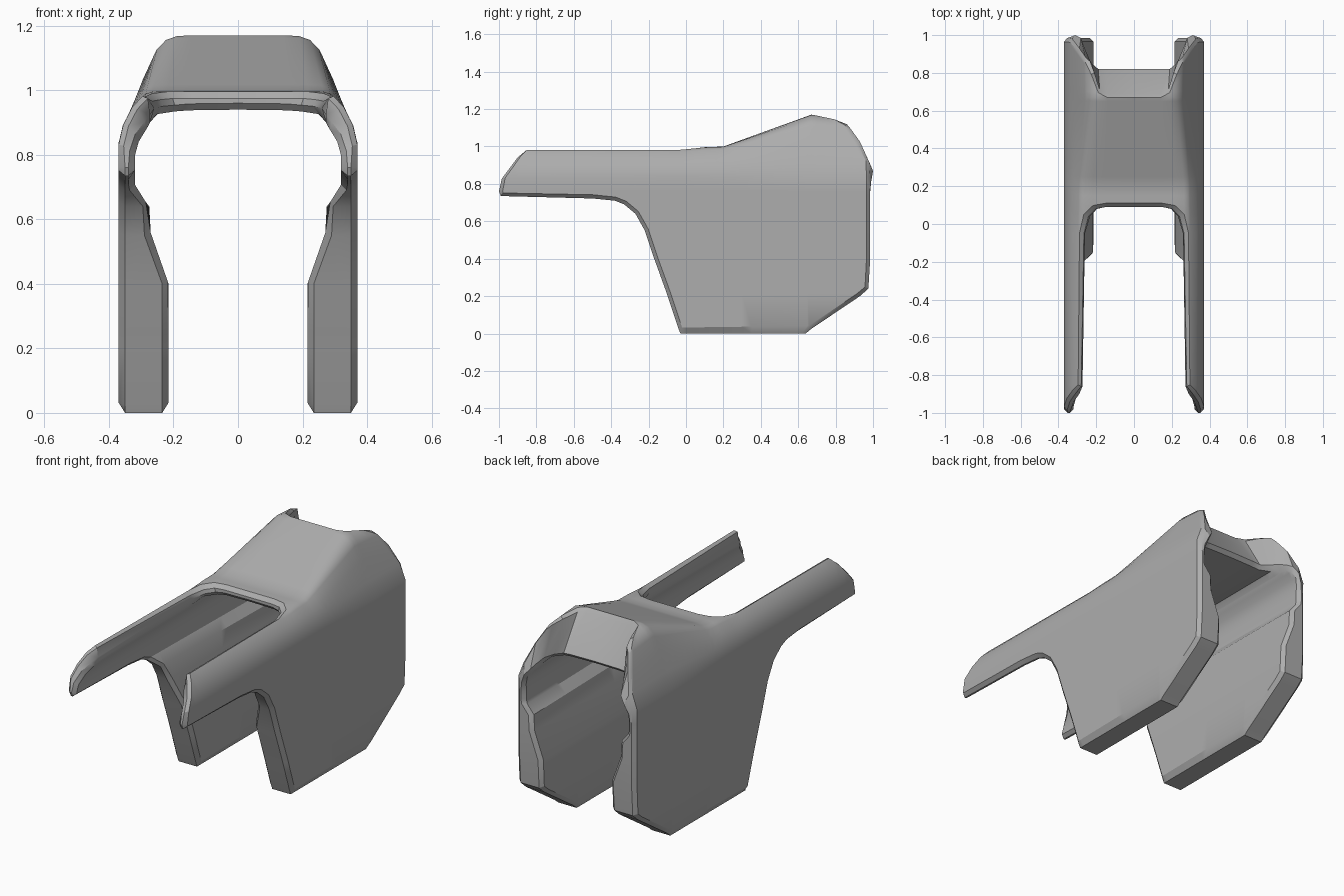
import bpy
import bmesh
from mathutils import Vector

cube = bpy.data.objects.get("Cube")
if cube:
    bpy.data.objects.remove(cube, do_unlink=True)

CHAMFER = 0.02

# Half cross-section, roof centre to shoulder: outer skin, inner skin, raised rear skin (x, z)
roof_keys = [
    ((0, .985), (0, .94), (0, 1.17)),
    ((.15, .985), (.15, .938), (.14, 1.17)),
    ((.21, .985), (.19, .935), (.18, 1.17)),
    ((.25, .985), (.225, .932), (.205, 1.165)),
    ((.27, .985), (.255, .925), (.225, 1.155)),
    ((.285, .983), (.27, .905), (.25, 1.13)),
    ((.325, .95), (.28, .885), (.285, 1.06)),
    ((.355, .9), (.305, .85), (.33, .94)),
    ((.37, .84), (.32, .8), (.37, .84)),
]
# Side wall from shoulder to foot: height and inner x
wall_keys = [(.76, .32), (.735, .32), (.722, .32), (.71, .32), (.69, .316), (.64, .275),
             (.55, .27), (.4, .215), (.24, .215), (.2, .215), (.025, .215), (0, .215)]
keys = [tuple(Vector(p) for p in k) for k in roof_keys]
keys += [(Vector((.37, z)), Vector((x, z)), Vector((.37, z))) for z, x in wall_keys]

# Extent in y of each section key: front rim, back rim outside, back rim inside
front_y = [.09, .09, .08, .04, -.05, -.86, -.9, -.94, -.985, -1, -.99, -.5, -.38, -.33,
           -.27, -.22, -.17, -.112, -.098, -.04, -.03]
back_out = [.69, .69, .71, .8, .86, .88, .93, .98, .985] + [.985] * 7 + [.985, .975, .93, .67, .64]
back_in = [.82, .82, .82, .85, .9, .95, .985, 1, .99] + back_out[9:]

# Rise of the top along y
rise_keys = [(-1, .08), (-.87, .08), (0, 0), (.1, .06), (.2, .08), (.67, 1), (.87, .9), (1.1, .8)]

# Arc length of the section
arc = [0.0]
for a, b in zip(keys, keys[1:]):
    arc.append(arc[-1] + (b[0] - a[0]).length)


def rise(y):
    for (a, u), (b, v) in zip(rise_keys, rise_keys[1:]):
        if y <= b:
            return u + (v - u) * (y - a) / (b - a)
    return rise_keys[-1][1]


def surface(s, y, inside, depth=0.0):
    """Point on the outer or inner skin, sunk by depth into the wall."""
    s = min(max(s, 0), arc[-1])
    i = 0
    while i < len(arc) - 2 and s > arc[i + 1]:
        i += 1
    f = (s - arc[i]) / (arc[i + 1] - arc[i])
    outer, inner, rear = (p.lerp(q, f) for p, q in zip(keys[i], keys[i + 1]))
    outer = outer.lerp(rear, rise(y))
    start, end = (inner, outer) if inside else (outer, inner)
    p = start.lerp(end, depth / (end - start).length)
    return Vector((p.x, y, p.y))


def inset(ys, sign):
    """Rim line moved inward by the chamfer; sign is +1 for front, -1 for back."""
    pts = [Vector((s, y)) for s, y in zip(arc, ys)]
    result = []
    for i, p in enumerate(pts):
        d = Vector((0, 0))
        if i > 0:
            d += (p - pts[i - 1]).normalized()
        if i < len(pts) - 1:
            d += (pts[i + 1] - p).normalized()
        d.normalize()
        n = Vector((-d.y, d.x)) * sign
        if i == 0:
            n = Vector((0, sign))
        elif i == len(pts) - 1:
            n = Vector((0, sign))
        result.append(p + n * CHAMFER)
    return result


front_in = inset(front_y, 1)
back_inset = {False: inset(back_out, -1), True: inset(back_in, -1)}
columns = sorted([-1 + .05 * j for j in range(41)] + [.67])


def skin_row(i, inside):
    """Points of one section key along y, between the two rim chamfers."""
    a, b = front_in[i], back_inset[inside][i]
    depth = CHAMFER if i == len(arc) - 1 else 0
    row = []
    for y in [a.y] + [min(max(c, a.y), b.y) for c in columns] + [b.y]:
        f = (y - a.y) / (b.y - a.y)
        row.append(surface(a.x + (b.x - a.x) * f, y, inside, depth))
    return row


def ring(i):
    """Closed loop: outer skin, back rim, inner skin, front rim."""
    s = arc[i]
    back = [surface(s, back_out[i], False, CHAMFER), surface(s, back_in[i], True, CHAMFER)]
    front = [surface(s, front_y[i], True, CHAMFER), surface(s, front_y[i], False, CHAMFER)]
    return skin_row(i, False) + back + skin_row(i, True)[::-1] + front


# Loft the half shell and close the foot
bm = bmesh.new()
rings = [[bm.verts.new(p) for p in ring(i)] for i in range(len(arc))]
for r, q in zip(rings, rings[1:]):
    for j in range(len(r)):
        k = (j + 1) % len(r)
        bm.faces.new((r[j], r[k], q[k], q[j]))
bm.faces.new(rings[-1])
bmesh.ops.remove_doubles(bm, verts=bm.verts, dist=.0004)
bmesh.ops.dissolve_degenerate(bm, edges=bm.edges, dist=.0002)
bmesh.ops.recalc_face_normals(bm, faces=bm.faces)
mesh = bpy.data.meshes.new("shell_cover")
bm.to_mesh(mesh)
bm.free()

shell = bpy.data.objects.new("shell_cover", mesh)
bpy.context.collection.objects.link(shell)

# Plain grey finish
grey = bpy.data.materials.new("plain_grey")
grey.use_nodes = True
colour = (.42, .42, .42, 1)
grey.diffuse_color = colour
grey.node_tree.nodes["Principled BSDF"].inputs["Base Color"].default_value = colour
mesh.materials.append(grey)

# Mirror to the other half and shade
mirror = shell.modifiers.new("mirror_halves", "MIRROR")
mirror.use_clip = True
mirror.merge_threshold = .001
bpy.ops.object.select_all(action="DESELECT")
shell.select_set(True)
bpy.context.view_layer.objects.active = shell
bpy.ops.object.shade_smooth_by_angle(angle=.5)
